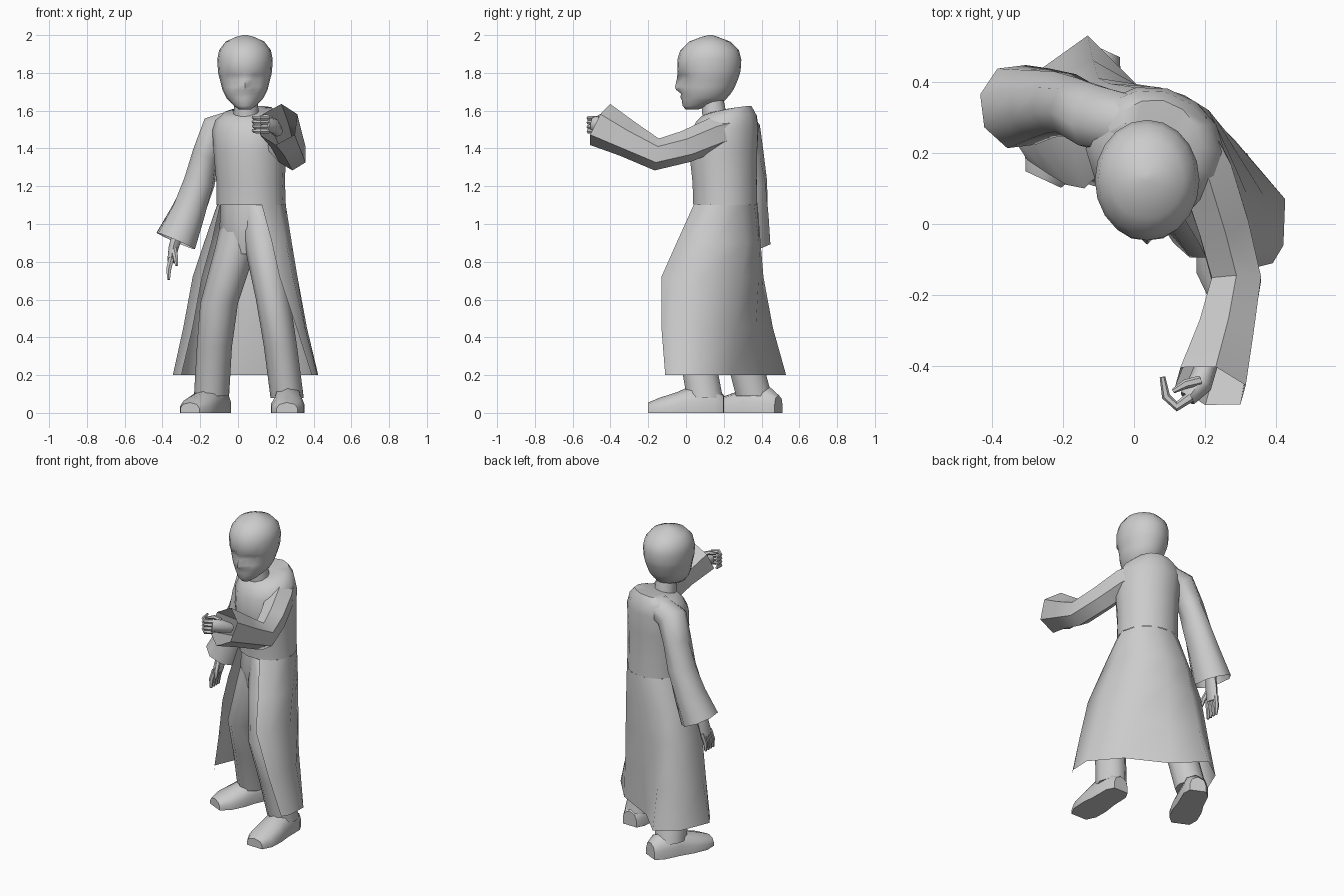
import bpy, bmesh, math
from mathutils import Vector


def make(name, rings, closed=True, cap0=True, cap1=True, angle=50):
    """Skin a list of equal-length point rings into one object."""
    bm = bmesh.new()
    vs = [[bm.verts.new(p) for p in r] for r in rings]
    n = len(vs[0])
    for a, b in zip(vs, vs[1:]):
        for i in range(n if closed else n - 1):
            j = (i + 1) % n
            bm.faces.new((a[i], a[j], b[j], b[i]))
    if closed and cap0:
        bm.faces.new(vs[0][::-1])
    if closed and cap1:
        bm.faces.new(vs[-1])
    bmesh.ops.recalc_face_normals(bm, faces=bm.faces)
    me = bpy.data.meshes.new(name)
    bm.to_mesh(me)
    bm.free()
    ob = bpy.data.objects.new(name, me)
    bpy.context.collection.objects.link(ob)
    bpy.ops.object.select_all(action='DESELECT')
    ob.select_set(True)
    bpy.context.view_layer.objects.active = ob
    bpy.ops.object.shade_smooth_by_angle(angle=math.radians(angle))
    return ob


def flat_ring(x, y, z, rx, ry, rot=0, n=12, tilt=0, angles=None):
    """Horizontal ellipse, turned about z; tilt raises the back edge."""
    c, s = math.cos(math.radians(rot)), math.sin(math.radians(rot))
    out = []
    for t in angles or [math.tau * i / n for i in range(n)]:
        u, v = rx * math.cos(t), ry * math.sin(t)
        out.append((x + u * c - v * s, y + u * s + v * c, z + tilt * math.sin(t)))
    return out


def tube(name, path, n=8, up=(0, 0, 1), start=0.0, **kw):
    """Sweep ellipses along path entries (x, y, z, side radius, up radius)."""
    pts = [Vector(p[:3]) for p in path]
    rings = []
    for i, p in enumerate(path):
        t = (pts[min(i + 1, len(pts) - 1)] - pts[max(i - 1, 0)]).normalized()
        side = t.cross(Vector(up)).normalized()
        top = side.cross(t)
        rings.append([pts[i] + side * p[3] * math.cos(start + math.tau * k / n)
                      + top * p[4] * math.sin(start + math.tau * k / n) for k in range(n)])
    return make(name, rings, **kw)


# Head: z, front y, back y, half width, nose/lip push, eye-socket push
head = [(1.605, .00, .06, .03, 0, 0), (1.625, -.018, .13, .058, 0, 0),
        (1.655, -.02, .205, .088, .002, 0), (1.67, -.022, .22, .10, .008, 0),
        (1.69, -.026, .237, .11, 0, 0), (1.71, -.03, .25, .119, .022, 0),
        (1.725, -.032, .258, .123, .026, -.004), (1.765, -.035, .275, .133, .014, -.014),
        (1.79, -.04, .283, .14, .006, -.010), (1.81, -.046, .289, .143, 0, .003),
        (1.87, -.046, .293, .147, 0, 0), (1.92, -.03, .28, .137, 0, 0),
        (1.965, .015, .235, .103, 0, 0), (1.99, .08, .17, .05, 0, 0), (2.0, .12, .14, .012, 0, 0)]
rings = []
for z, yf, yb, hw, nose, eye in head:
    r = flat_ring(.037, (yf + yb) / 2, z, hw, (yb - yf) / 2, n=20)
    for i, push in ((15, nose), (14, eye), (16, eye), (13, eye * .7), (17, eye * .7)):
        x, y, zz = r[i]
        r[i] = (x, y - push, zz)
    rings.append(r)
make("head", rings, angle=75)
make("neck", [flat_ring(.045, .155, 1.55, .07, .07, n=10),
              flat_ring(.04, .135, 1.69, .058, .06, n=10)])

# Coat body, turned so the left shoulder leads
TURN = -25
WAIST = (.07, .208, 1.10, .186, .17)
make("coat_body", [flat_ring(*r[:5], TURN, 14, r[5]) for r in (
    (*WAIST, 0), (.067, .205, 1.22, .184, .172, 0),
    (.062, .197, 1.38, .193, .182, 0), (.06, .205, 1.50, .20, .178, .01),
    (.058, .215, 1.56, .18, .158, .02), (.055, .215, 1.595, .135, .135, .03),
    (.045, .18, 1.595, .075, .088, .02))], cap0=False)

# Open coat skirt: front edge on one side, round the back, to the other edge
top = flat_ring(*WAIST, TURN, angles=[math.radians(229 - 278 * i / 8) for i in range(9)])
skirt = [
    (.90, [(-.14, .10), (-.18, .24), (-.15, .35), (-.07, .395), (.07, .385), (.21, .32), (.285, .16), (.255, 0), (.18, -.05)]),
    (.72, [(-.19, .11), (-.24, .24), (-.20, .38), (-.10, .41), (.06, .385), (.23, .295), (.315, .09), (.29, -.08), (.22, -.13)]),
    (.45, [(-.24, .14), (-.29, .24), (-.24, .40), (-.115, .46), (.045, .37), (.255, .265), (.365, .08), (.355, -.08), (.31, -.13)]),
    (.20, [(-.30, .18), (-.345, .25), (-.27, .43), (-.13, .53), (.03, .37), (.28, .24), (.425, .07), (.42, -.06), (.39, -.11)])]
make("coat_skirt", [top] + [[(x, y, z) for x, y in row] for z, row in skirt],
     closed=False, angle=70)

# Sleeves, open at the flared cuffs
tube("left_sleeve", [(.13, .27, 1.51, .09, .085), (.20, .15, 1.475, .085, .09),
                     (.25, 0, 1.41, .082, .085), (.288, -.155, 1.368, .08, .085),
                     (.255, -.31, 1.45, .09, .098), (.215, -.455, 1.527, .11, .122)],
     n=6, start=math.pi / 6, cap1=False)
tube("right_sleeve", [(0, .28, 1.54, .085, .075), (-.11, .30, 1.50, .095, .09),
                      (-.165, .325, 1.37, .088, .075), (-.205, .338, 1.22, .095, .085),
                      (-.265, .338, 1.06, .105, .096), (-.33, .33, .91, .122, .115)],
     n=8, start=math.pi / 8, cap1=False)

# Trousers: both legs run up into the waist
make("hips", [flat_ring(*r, TURN) for r in (
    (.07, .21, 1.12, .165, .15), (.07, .20, .98, .172, .155), (.065, .19, .84, .10, .11))])
legs = {
    "right_leg": [(.04, .22, 1.10, .11, .13), (-.01, .21, .88, .11, .13),
                  (-.10, .215, .58, .10, .108), (-.125, .29, .35, .093, .098),
                  (-.14, .36, .09, .093, .10)],
    "left_leg": [(.10, .18, 1.10, .11, .13), (.14, .105, .88, .105, .13),
                 (.185, .01, .60, .09, .11), (.225, .05, .35, .088, .098),
                 (.26, .10, .08, .088, .10)]}
for name, rs in legs.items():
    make(name, [flat_ring(*r, 0, 10) for r in rs], angle=70)


def shoe(name, heel, toe):
    """Flat-soled shoe with cross-sections from heel to toe."""
    a, b = Vector((*heel, 0)), Vector((*toe, 0))
    d = (b - a).normalized()
    s = Vector((-d.y, d.x, 0))
    rings = []
    for t, w, h in ((0, .05, .09), (.12, .075, .13), (.42, .078, .14),
                    (.62, .088, .105), (.85, .085, .075), (1, .055, .05)):
        prof = ((-1, 0), (-1, .4), (-.75, .8), (0, 1), (.75, .8), (1, .4), (1, 0))
        rings.append([a.lerp(b, t) + s * w * u + Vector((0, 0, .005 + h * v)) for u, v in prof])
    for r in rings:
        r[0].z = r[-1].z = 0
    make(name, rings)


shoe("right_shoe", (-.085, .49), (-.255, .125))
shoe("left_shoe", (.268, .20), (.26, -.20))

# Hands: palm, fingers, thumb
tube("right_palm", [(-.31, .335, .97, .035, .03), (-.34, .31, .88, .045, .027),
                    (-.355, .297, .80, .048, .02)], n=8, up=(1, 0, 0))
for i in range(4):
    y = .335 - i * .025
    tube(f"right_finger_{i + 1}", [(-.352, y, .82, .014, .016), (-.367, y - .01, .76, .014, .015),
                                   (-.367, y - .015, .705, .008, .008)], n=6, up=(1, 0, 0))
tube("right_thumb", [(-.34, .28, .87, .016, .016), (-.33, .245, .82, .015, .015),
                     (-.325, .235, .78, .008, .008)], n=6, up=(1, 0, 0))
tube("left_palm", [(.21, -.38, 1.49, .03, .03), (.185, -.45, 1.522, .035, .042),
                   (.15, -.49, 1.53, .025, .042)], n=8)
for i in range(4):
    z = 1.56 - i * .023
    tube(f"left_finger_{i + 1}", [(.16, -.485, z, .015, .014), (.12, -.513, z, .014, .013),
                                  (.09, -.485, z, .012, .012), (.08, -.43, z + .005, .008, .008)], n=6)
tube("left_thumb", [(.185, -.44, 1.555, .014, .014), (.145, -.45, 1.57, .013, .013),
                    (.11, -.47, 1.565, .007, .007)], n=6)
